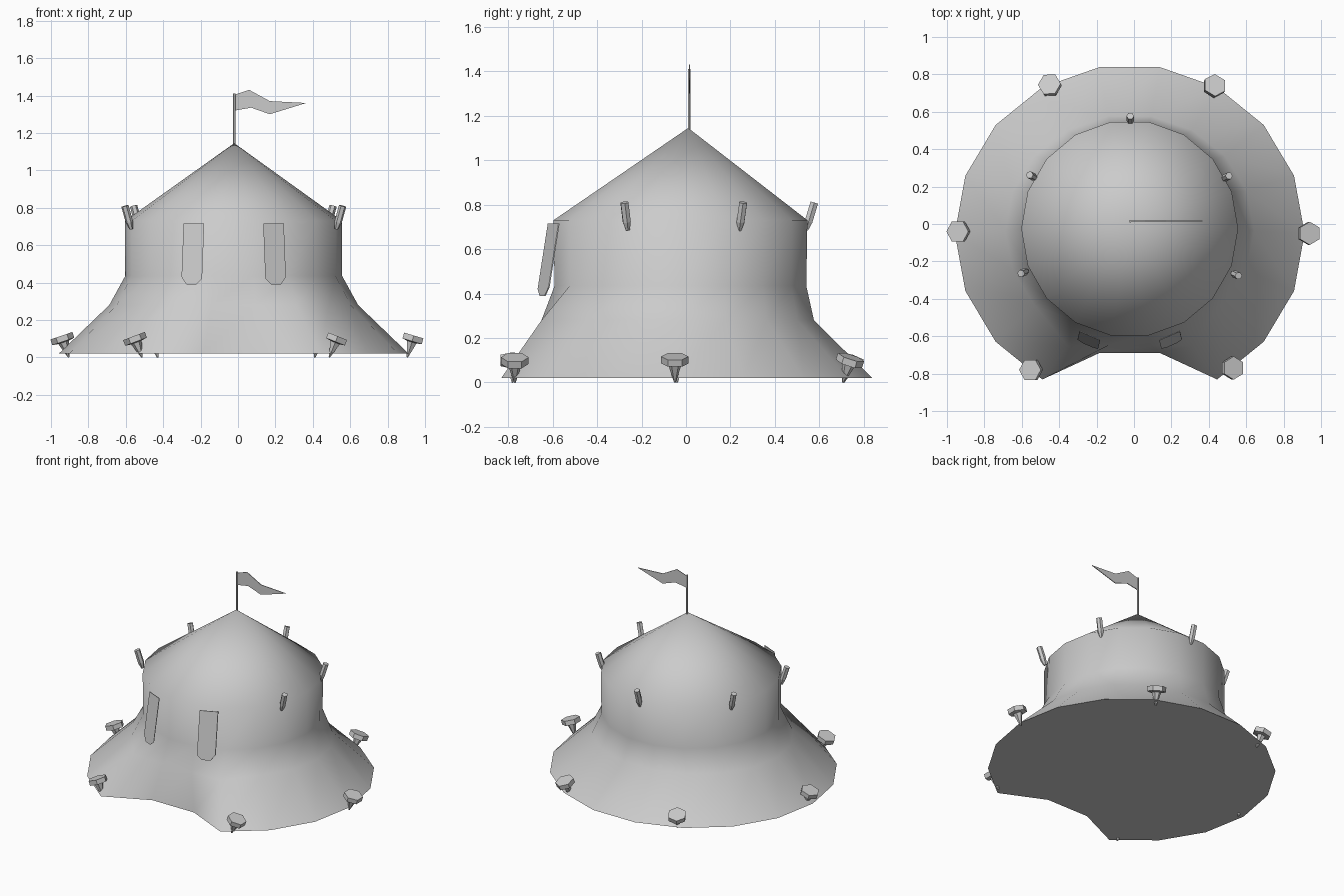
import bpy, bmesh, math
from mathutils import Vector

if "Cube" in bpy.data.objects:
    bpy.data.objects.remove(bpy.data.objects["Cube"])

canvas = bpy.data.materials.new("grey canvas")
canvas.diffuse_color = (0.6, 0.6, 0.6, 1)
canvas.use_nodes = True
canvas.node_tree.nodes["Principled BSDF"].inputs["Base Color"].default_value = canvas.diffuse_color


def finish(bm, name):
    bmesh.ops.recalc_face_normals(bm, faces=bm.faces)
    me = bpy.data.meshes.new(name)
    bm.to_mesh(me)
    bm.free()
    me.materials.append(canvas)
    ob = bpy.data.objects.new(name, me)
    bpy.context.collection.objects.link(ob)
    return ob


def lathe_along(name, tip, direction, profile, sides=6, turn=0.0):
    """Solid of revolution; profile = (distance along direction, radius)."""
    rot = Vector(direction).to_track_quat('Z', 'Y')
    bm = bmesh.new()
    rings = []
    for d, r in profile:
        rings.append([bm.verts.new(Vector(tip) + rot @ Vector((
            r * math.cos(turn + math.tau * i / sides),
            r * math.sin(turn + math.tau * i / sides), d))) for i in range(sides)])
    for a, b in zip(rings, rings[1:]):
        for i in range(sides):
            j = (i + 1) % sides
            bm.faces.new((a[i], a[j], b[j], b[i]))
    bm.faces.new(rings[0][::-1])
    bm.faces.new(rings[-1])
    return finish(bm, name)


def slab(name, points, offset):
    """Thin plate from an outline."""
    bm = bmesh.new()
    face = bm.faces.new([bm.verts.new(p) for p in points])
    new = bmesh.ops.extrude_face_region(bm, geom=[face], use_keep_orig=True)
    moved = [v for v in new["geom"] if isinstance(v, bmesh.types.BMVert)]
    bmesh.ops.translate(bm, verts=moved, vec=offset)
    return finish(bm, name)


# Tent body: 18-sided rings (z, centre y, radius x, radius y), open front dent
SIDES = 18
RINGS = [(0.02, -0.05, 0.935, 0.902), (0.28, -0.035, 0.665, 0.62),
         (0.435, -0.025, 0.58, 0.575), (0.73, -0.025, 0.58, 0.58)]
bm = bmesh.new()
rings = []
for k, (z, cy, rx, ry) in enumerate(RINGS):
    ring = []
    for i in range(SIDES):
        a = math.tau * i / SIDES
        x, y = -0.023 + rx * math.cos(a), cy + ry * math.sin(a)
        if k == 0 and i in (13, 14):      # doorway pulled inward at the hem
            y = -0.69
        if k == 1 and i in (12, 13, 14, 15):  # flattened above the doorway
            y = -0.65
        ring.append(bm.verts.new((x, y, z)))
    rings.append(ring)
for a, b in zip(rings, rings[1:]):
    for i in range(SIDES):
        j = (i + 1) % SIDES
        bm.faces.new((a[i], a[j], b[j], b[i]))
apex = bm.verts.new((-0.02, 0.01, 1.145))
for i in range(SIDES):
    bm.faces.new((rings[-1][i], rings[-1][(i + 1) % SIDES], apex))
for f in bm.faces:
    f.smooth = True
floor = bm.faces.new(rings[0][::-1])
for e in floor.edges:
    e.smooth = False
finish(bm, "tent_body")

# Window plates leaning against the front wall
for side, label in ((-1, "left"), (1, "right")):
    def at(u, z):  # u runs from the inner edge to the outer edge
        low = (0.715 - z) / 0.29
        x = 0.158 + 0.11 * u + 0.011 * low
        return (-0.023 + side * x, -0.622 + 0.048 * u - 0.045 * low, z)
    slab("window_" + label,
         [at(0, 0.715), at(1, 0.715), at(1, 0.43), at(0.75, 0.39),
          at(0.28, 0.39), at(0, 0.42)], (0, 0.005, 0))

# Pole ends poking out around the eave
for n, (x, y) in enumerate([(-0.02, 0.54), (0.475, 0.24), (-0.525, 0.245),
                            (0.525, -0.262), (-0.57, -0.25)]):
    out = Vector((x + 0.02, y + 0.02, 0)).normalized()
    axis = out * 0.3 + Vector((0, 0, 1))
    lathe_along(f"eave_peg_{n + 1}", (x, y, 0.685), axis,
                [(0, 0.010), (0.04, 0.020), (0.13, 0.020)])

# Ground pegs: (tip x, tip y, lean x, lean y)
for n, (x, y, lx, ly) in enumerate([(0.905, -0.05, 0.3, 0), (-0.905, -0.04, -0.34, 0),
                                    (0.488, -0.77, 0.4, 0), (-0.513, -0.78, -0.38, 0),
                                    (0.41, 0.705, 0.2, 0.33), (-0.43, 0.71, -0.2, 0.33)]):
    lathe_along(f"ground_peg_{n + 1}", (x, y, 0.0), (lx, ly, 1),
                [(0, 0.004), (0.045, 0.018), (0.085, 0.030), (0.09, 0.062), (0.122, 0.062)],
                turn=math.pi / 6 * (n % 2))

# Flag pole and pennant
lathe_along("flag_pole", (-0.02, 0.015, 1.12), (0, 0, 1), [(0, 0.007), (0.29, 0.007)])
slab("flag", [(x, 0.013, z) for x, z in [
    (-0.015, 1.405), (0.06, 1.43), (0.17, 1.37), (0.365, 1.36),
    (0.17, 1.30), (0.07, 1.335), (-0.015, 1.32)]], (0, 0.005, 0))
